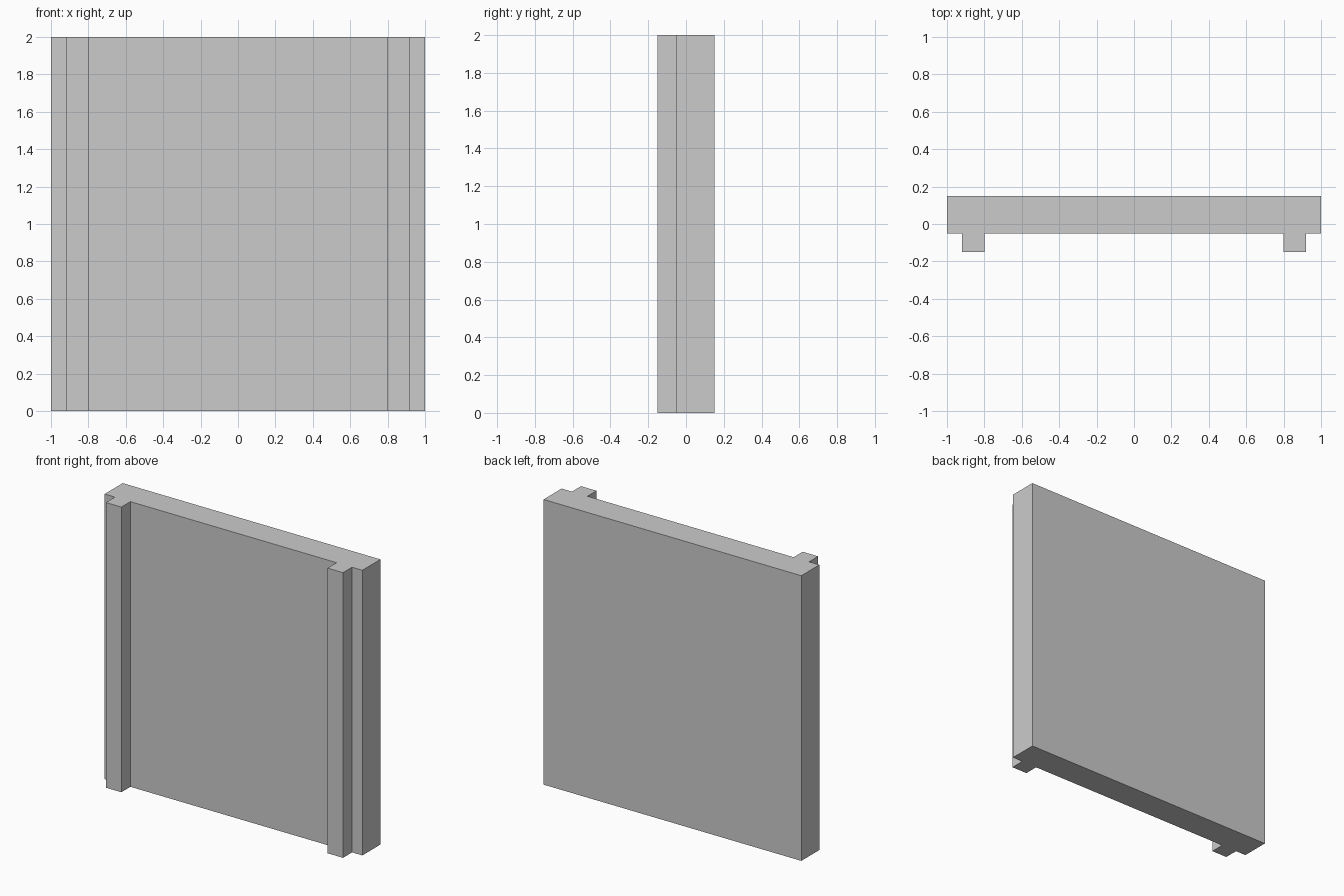
import bpy
import bmesh

if "Cube" in bpy.data.objects:
    bpy.data.objects.remove(bpy.data.objects["Cube"])

HEIGHT = 2.0

# Right half of the plan outline, back to front: slab edge, then the guide rib
half = [(1.0, 0.15), (1.0, -0.05), (0.92, -0.05), (0.92, -0.15),
        (0.80, -0.15), (0.80, -0.05)]
outline = half + [(-x, y) for x, y in reversed(half)]

# Wall panel with two vertical ribs: one outline extruded upwards
bm = bmesh.new()
base = bm.faces.new([bm.verts.new((x, y, 0)) for x, y in outline])
extruded = bmesh.ops.extrude_face_region(bm, geom=[base], use_keep_orig=True)
top_verts = [g for g in extruded["geom"] if isinstance(g, bmesh.types.BMVert)]
bmesh.ops.translate(bm, verts=top_verts, vec=(0, 0, HEIGHT))
bmesh.ops.recalc_face_normals(bm, faces=bm.faces)

mesh = bpy.data.meshes.new("ribbed_panel")
bm.to_mesh(mesh)
bm.free()
panel = bpy.data.objects.new("ribbed_panel", mesh)
bpy.context.collection.objects.link(panel)
